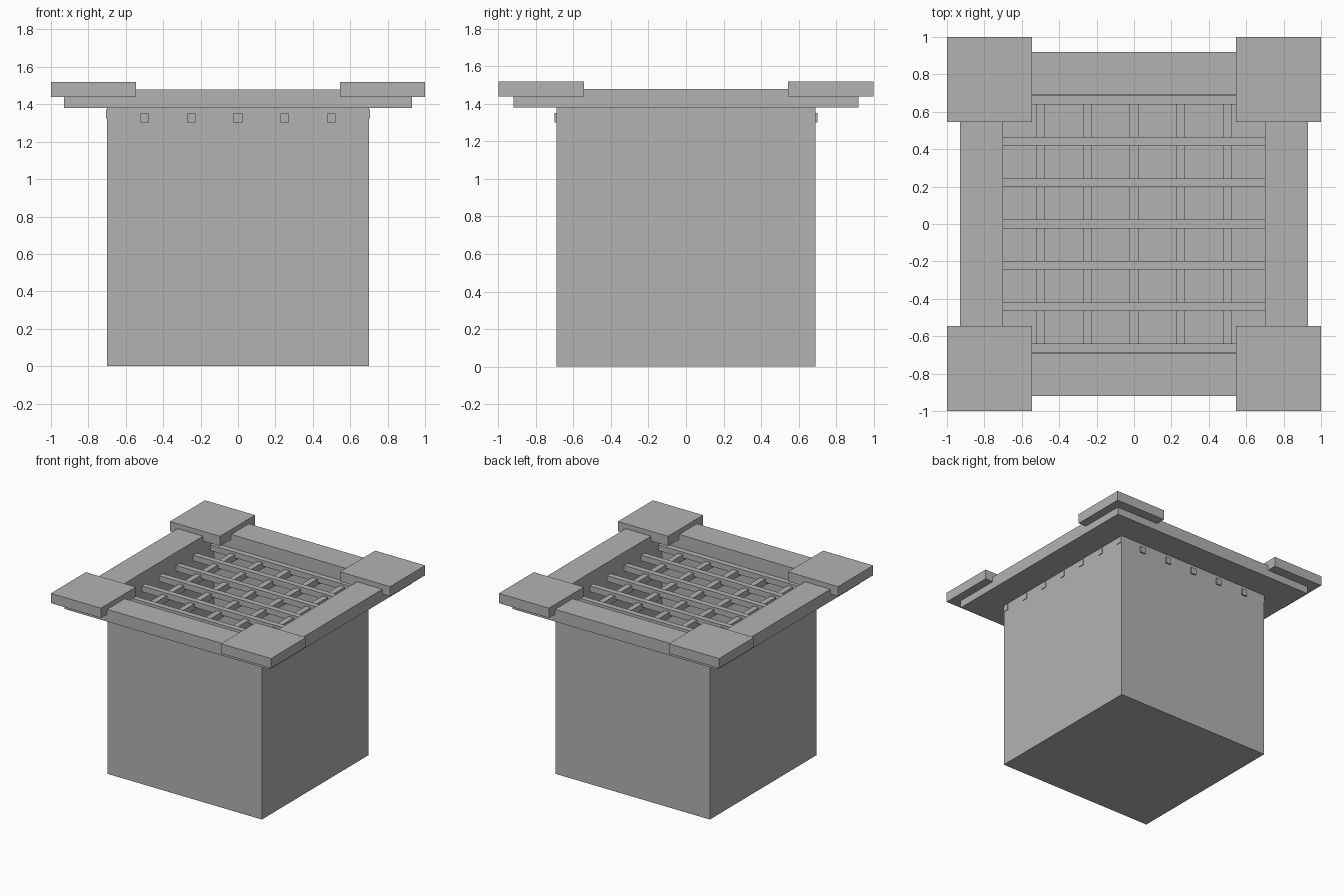
import bpy, bmesh

cube = bpy.data.objects.get("Cube")
if cube:
    bpy.data.objects.remove(cube, do_unlink=True)

stone = bpy.data.materials.new("plain_grey")
stone.use_nodes = True
GREY = (0.45, 0.45, 0.45, 1)
stone.diffuse_color = GREY
stone.node_tree.nodes["Principled BSDF"].inputs["Base Color"].default_value = GREY


def link(name, bm):
    mesh = bpy.data.meshes.new(name)
    bm.to_mesh(mesh)
    bm.free()
    mesh.materials.append(stone)
    obj = bpy.data.objects.new(name, mesh)
    bpy.context.collection.objects.link(obj)
    return obj


def box_mesh(low, high):
    bm = bmesh.new()
    bmesh.ops.create_cube(bm, size=1)
    for v in bm.verts:
        for i in range(3):
            v.co[i] = low[i] if v.co[i] < 0 else high[i]
    return bm


def box(name, low, high):
    return link(name, box_mesh(low, high))


HX, HY = 0.70, 0.69          # half size of the pit
RX, RY = 0.93, 0.92          # half size of the rim
BASE, TOP = 1.38, 1.48       # rim heights

# Open pit body with thin walls and a floor
bm = box_mesh((-HX, -HY, 0), (HX, HY, BASE))
lid = [f for f in bm.faces if f.calc_center_median().z > BASE - 0.01]
bmesh.ops.delete(bm, geom=lid, context='FACES_ONLY')
link("pit_body", bm)

# Square rim, extruded from a ring of four quads
bm = bmesh.new()
corners = ((-1, -1), (1, -1), (1, 1), (-1, 1))
outer = [bm.verts.new((x * RX, y * RY, BASE)) for x, y in corners]
inner = [bm.verts.new((x * HX, y * HY, BASE)) for x, y in corners]
for i in range(4):
    j = (i + 1) % 4
    bm.faces.new((outer[i], outer[j], inner[j], inner[i]))
ring = bmesh.ops.extrude_face_region(bm, geom=bm.faces[:], use_keep_orig=True)
for v in ring["geom"]:
    if isinstance(v, bmesh.types.BMVert):
        v.co.z = TOP
bmesh.ops.recalc_face_normals(bm, faces=bm.faces[:])
link("rim", bm)

# Corner slabs overhanging the rim
for x, y in corners:
    name = ("back" if y > 0 else "front") + ("_left" if x > 0 else "_right") + "_corner_slab"
    xs, ys = sorted((x * 0.545, x)), sorted((y * 0.545, y))
    box(name, (xs[0], ys[0], 1.44), (xs[1], ys[1], 1.52))

# Grate: upper bars run side to side, lower bars run front to back
W = 0.023
for i in range(-3, 4):
    y = i * 0.221
    box(f"cross_bar_{i + 4}", (-0.705, y - W, 1.325), (0.705, y + W, 1.372))
for i in range(-2, 3):
    x = i * 0.249
    box(f"long_bar_{i + 3}", (x - W, -0.702, 1.302), (x + W, 0.702, 1.352))
